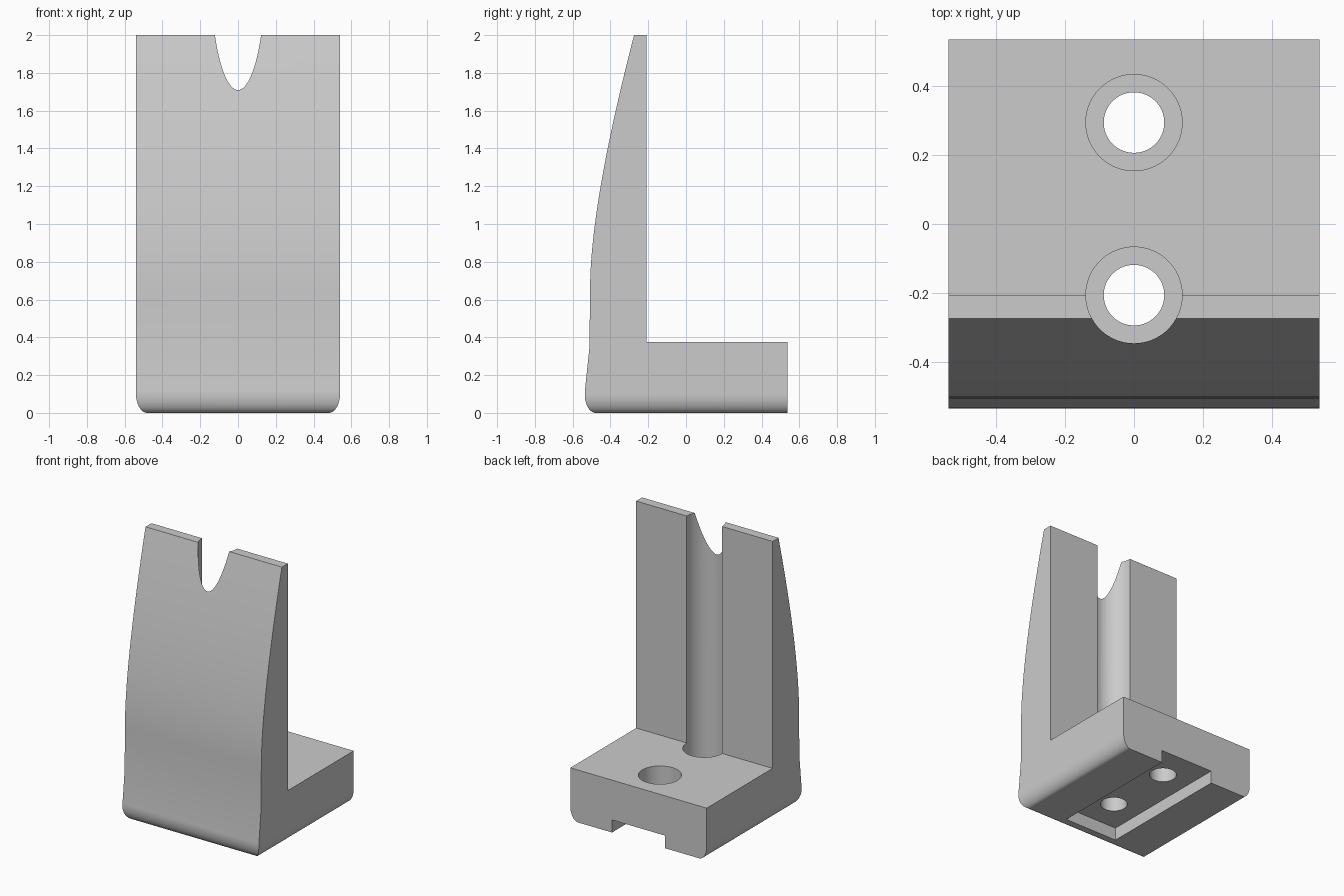
import bpy
import bmesh
import math
from mathutils import Vector

cube = bpy.data.objects.get("Cube")
if cube:
    bpy.data.objects.remove(cube, do_unlink=True)

HALF_X = 0.54
BACK_Y = 0.537
WALL_Y = -0.208
BASE_TOP = 0.375

grey = bpy.data.materials.new("light_grey")
grey.use_nodes = True
grey.diffuse_color = (0.6, 0.6, 0.6, 1)
grey.node_tree.nodes["Principled BSDF"].inputs["Base Color"].default_value = (0.6, 0.6, 0.6, 1)


def curve(start, corner, end, steps, fill):
    """Points bending from start to end around a corner."""
    a, c, d = Vector(start), Vector(corner), Vector(end)
    p, q = a.lerp(c, fill), d.lerp(c, fill)
    points = []
    for i in range(steps + 1):
        t = i / steps
        s = 1 - t
        points.append(a * s**3 + p * 3 * s * s * t + q * 3 * s * t * t + d * t**3)
    return points


def make_object(name, bm):
    bmesh.ops.recalc_face_normals(bm, faces=bm.faces)
    mesh = bpy.data.meshes.new(name)
    bm.to_mesh(mesh)
    bm.free()
    mesh.materials.append(grey)
    obj = bpy.data.objects.new(name, mesh)
    bpy.context.collection.objects.link(obj)
    return obj


def prism(name, points, direction):
    """Closed outline extruded along a direction."""
    bm = bmesh.new()
    face = bm.faces.new([bm.verts.new(p) for p in points])
    result = bmesh.ops.extrude_face_region(bm, geom=[face])
    moved = [g for g in result["geom"] if isinstance(g, bmesh.types.BMVert)]
    bmesh.ops.translate(bm, verts=moved, vec=direction)
    return make_object(name, bm)


def cylinder(name, radius, y, bottom, top):
    ring = [(radius * math.cos(math.tau * i / 96),
             y + radius * math.sin(math.tau * i / 96), bottom) for i in range(96)]
    return prism(name, ring, (0, 0, top - bottom))


def combine(target, tool, operation):
    """Apply a boolean, then discard the tool."""
    tool.hide_render = True
    mod = target.modifiers.new("cut", "BOOLEAN")
    mod.object = tool
    mod.operation = operation
    mod.solver = "EXACT"
    bpy.context.view_layer.objects.active = target
    bpy.ops.object.modifier_apply(modifier=mod.name)
    bpy.data.objects.remove(tool, do_unlink=True)


# L-shaped bracket: curved front, straight band, flared and rounded toe
profile = curve((-0.275, 2), (-0.508, 1.1), (-0.508, 0.65), 20, 2 / 3)
profile += [Vector((-0.511, 0.35))]
profile += curve((-0.535, 0.12), (-0.547, 0), (-0.476, 0), 40, 0.55)
profile += [Vector((BACK_Y, 0)), Vector((BACK_Y, BASE_TOP)),
            Vector((WALL_Y, BASE_TOP)), Vector((WALL_Y, 2))]
bracket = prism("bracket", [(-HALF_X, y, z) for y, z in profile], (2 * HALF_X, 0, 0))

# Rounded lower side edges
side = curve((HALF_X, 0.1), (HALF_X, 0), (HALF_X - 0.06, 0), 40, 0.55)
outline = [Vector((HALF_X, 2.1))] + side
outline += [Vector((-x, z)) for x, z in reversed(outline)]
# Lower the envelope floor slightly outside the flat underside overlap
envelope = prism("side_rounding", [(x, -1, z) for x, z in outline], (0, 2, 0))
combine(bracket, envelope, "INTERSECT")

# Underside slot, open at the back
slot = prism("slot_cutter", [(-0.21, -0.44, z) for z in (-0.1,)] +
             [(0.21, -0.44, -0.1), (0.21, -0.44, 0.09), (-0.21, -0.44, 0.09)], (0, 1.2, 0))
combine(bracket, slot, "DIFFERENCE")

# Two counterbored screw holes; the front one also channels the upright
for y in (0.295, -0.207):
    combine(bracket, cylinder("counterbore_cutter", 0.14, y, 0.2, 2.2), "DIFFERENCE")
    combine(bracket, cylinder("hole_cutter", 0.088, y, -0.1, 0.5), "DIFFERENCE")

# Smooth curves with crisp edges
bpy.ops.object.select_all(action="DESELECT")
bracket.select_set(True)
bpy.context.view_layer.objects.active = bracket
bpy.ops.object.shade_smooth_by_angle(angle=math.radians(6))
